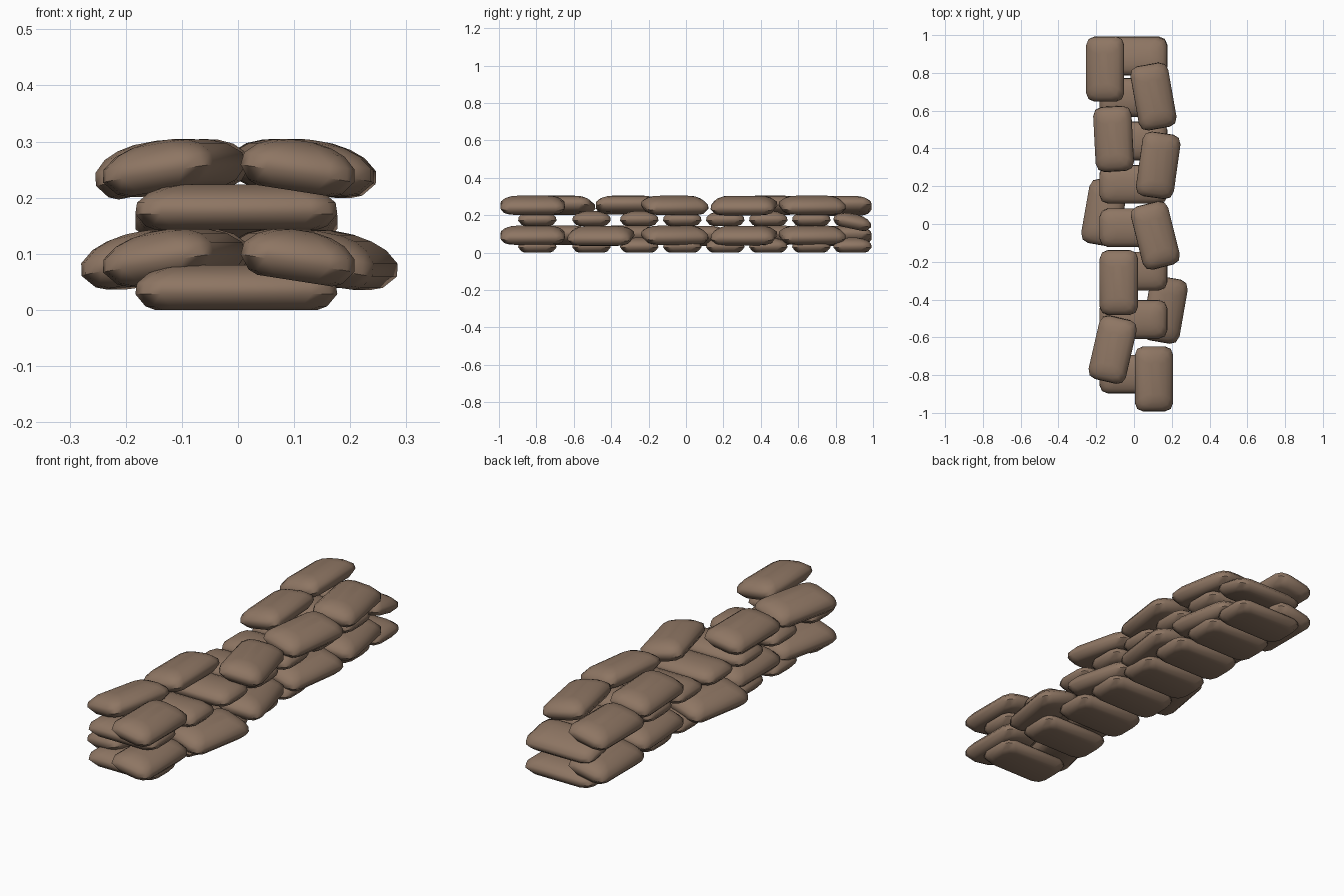
import bpy, bmesh, math
from mathutils import Matrix

cube = bpy.data.objects.get("Cube")
if cube:
    bpy.data.objects.remove(cube, do_unlink=True)

# Burlap colour
burlap = bpy.data.materials.new("brown_burlap")
burlap.use_nodes = True
colour = (0.27, 0.18, 0.125, 1)
burlap.diffuse_color = colour
bsdf = burlap.node_tree.nodes["Principled BSDF"]
bsdf.inputs["Base Color"].default_value = colour
bsdf.inputs["Roughness"].default_value = 0.9


def outline(width, length, inset, radius, steps=3):
    """Rounded rectangle, counter-clockwise."""
    hx, hy = width / 2 - inset, length / 2 - inset
    radius = min(radius, hx * 0.7)
    pts = []
    for quarter, (sx, sy) in enumerate([(1, 1), (-1, 1), (-1, -1), (1, -1)]):
        for i in range(steps):
            a = math.pi / 2 * (quarter + i / (steps - 1))
            pts.append((sx * (hx - radius) + radius * math.cos(a),
                        sy * (hy - radius) + radius * math.sin(a)))
    return pts


# Pillow section: (height fraction, inset from the outline)
SECTION = [(-0.5, 0.035), (-0.42, 0.018), (-0.15, 0), (0.1, 0.003),
           (0.32, 0.024), (0.44, 0.05), (0.5, 0.08)]


def sandbag_mesh(name, width, length, height):
    bm = bmesh.new()
    rings = [[bm.verts.new((x, y, f * height))
              for x, y in outline(width, length, inset, 0.045)]
             for f, inset in SECTION]
    n = len(rings[0])
    for low, high in zip(rings, rings[1:]):
        for i in range(n):
            j = (i + 1) % n
            bm.faces.new((low[i], low[j], high[j], high[i]))
    bm.faces.new(rings[0][::-1])
    bm.faces.new(rings[-1])
    mesh = bpy.data.meshes.new(name)
    bm.to_mesh(mesh)
    bm.free()
    mesh.materials.append(burlap)
    return mesh


long_bag = sandbag_mesh("long_sandbag", 0.205, 0.345, 0.09)
cross_bag = sandbag_mesh("cross_sandbag", 0.205, 0.36, 0.08)


def place(name, mesh, x, y, z, yaw=0, roll=0, pitch=0):
    ob = bpy.data.objects.new(name, mesh)
    bpy.context.collection.objects.link(ob)
    ob.matrix_world = (Matrix.Translation((x, y, z))
                       @ Matrix.Rotation(math.radians(pitch), 4, "X")
                       @ Matrix.Rotation(math.radians(yaw), 4, "Z")
                       @ Matrix.Rotation(math.radians(roll), 4, "Y"))
    ob.select_set(True)
    bpy.context.view_layer.objects.active = ob


bpy.ops.object.select_all(action="DESELECT")

# Crosswise courses
for course, z in (("bottom", 0.04), ("third", 0.183)):
    for i, y in enumerate((-0.795, -0.505, -0.25, -0.02, 0.21, 0.44, 0.67, 0.89)):
        tilted = course == "third" and i == 7
        place(f"{course}_cross_bag_{i + 1}", cross_bag, -0.003, y,
              z - 0.015 * tilted, yaw=90, pitch=-12 * tilted)

# Lengthwise courses: x, y, yaw, whether the upper course has this bag
LONG_BAGS = [(-0.155, 0.82, 0, True), (-0.11, 0.45, 3, True),
             (-0.16, 0.06, -10, False), (-0.082, -0.31, 0, True),
             (-0.115, -0.665, -13, True),
             (0.105, 0.675, 10, True), (0.13, 0.31, -8, True),
             (0.115, -0.06, 14, True), (0.165, -0.455, -10, False),
             (0.108, -0.82, 0, True)]
for course, z in (("second", 0.097), ("top", 0.257)):
    for i, (x, y, yaw, upper) in enumerate(LONG_BAGS):
        if course == "top" and not upper:
            continue
        roll = math.copysign(4 + 45 * abs(x), x)
        place(f"{course}_long_bag_{i + 1}", long_bag, x, y,
              z - 0.06 * max(0, abs(x) - 0.1), yaw, roll)

bpy.ops.object.shade_smooth_by_angle(angle=math.radians(50))
